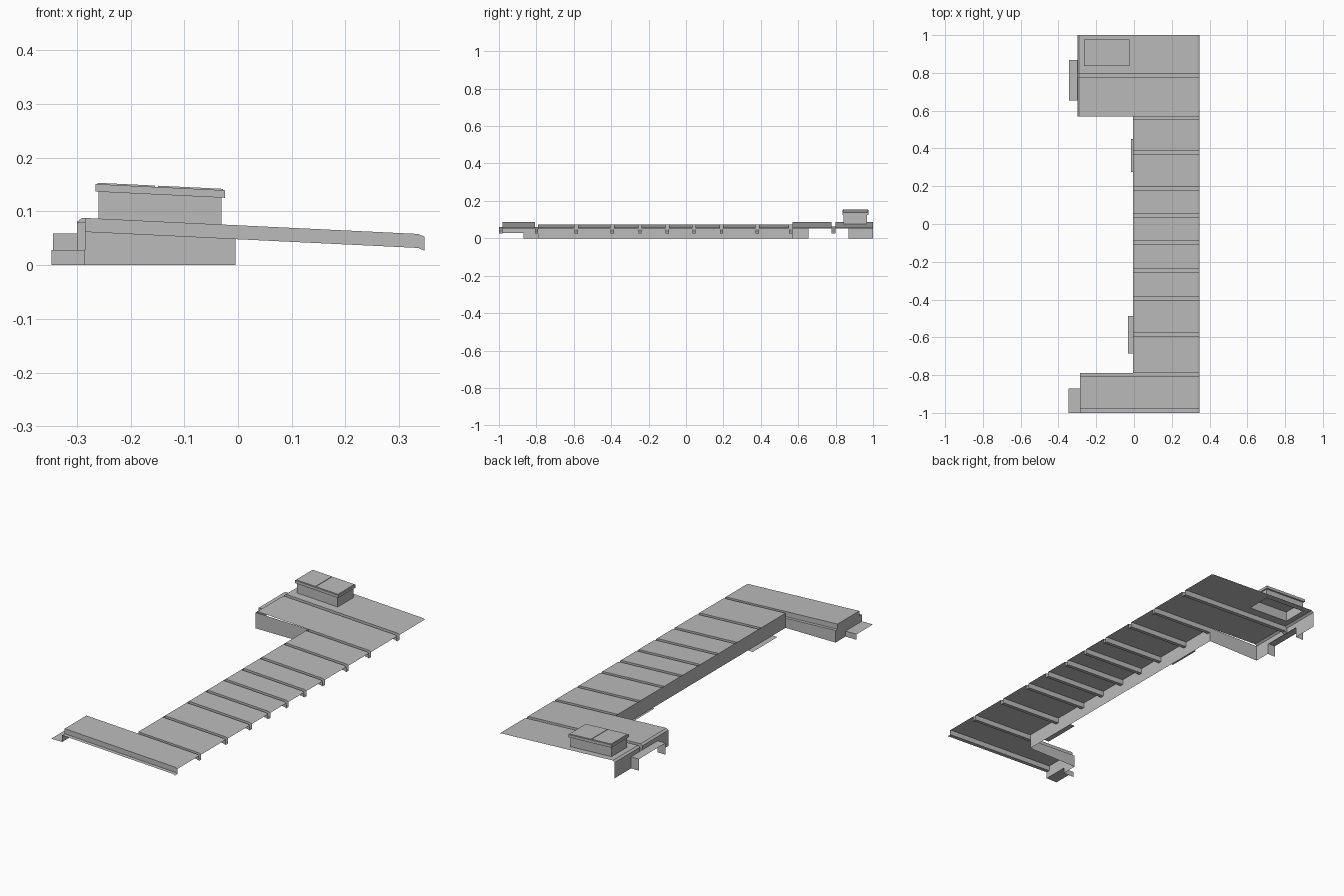
import bpy, bmesh

if "Cube" in bpy.data.objects:
    bpy.data.objects.remove(bpy.data.objects["Cube"])

grey = bpy.data.materials.new("plain grey")
grey.use_nodes = True
grey.diffuse_color = (0.5, 0.5, 0.5, 1)
grey.node_tree.nodes["Principled BSDF"].inputs["Base Color"].default_value = (0.5, 0.5, 0.5, 1)

DROP = 0.026           # gutter depth
LEFT, EAVE = -0.29, 0.335
FRONT_X, MID_X, BACK_X, EDGE_X = -0.285, -0.005, -0.30, 0.347


def roof_z(x):
    """Height of the sloping roof, with a small bend beyond each eave."""
    if x < LEFT:
        return 0.08
    if x > EAVE:
        return 0.053
    return 0.088 - 0.048 * (x - LEFT)


def make(name, polygons):
    """Object made of thin sheets, one per polygon."""
    bm = bmesh.new()
    for poly in polygons:
        bm.faces.new([bm.verts.new(p) for p in poly])
    bmesh.ops.remove_doubles(bm, verts=bm.verts, dist=0.0001)
    mesh = bpy.data.meshes.new(name)
    bm.to_mesh(mesh)
    bm.free()
    obj = bpy.data.objects.new(name, mesh)
    bpy.context.collection.objects.link(obj)
    mesh.materials.append(grey)
    return obj


def sweep(name, xs, section, hole=None):
    """Sweep a (y, drop) cross-section along the roof slope."""
    quads = []
    for a, b in zip(xs, xs[1:]):
        for (y0, d0), (y1, d1) in zip(section, section[1:]):
            if (a, y0) == hole:
                continue
            quads.append([(a, y0, roof_z(a) - d0), (b, y0, roof_z(b) - d0),
                          (b, y1, roof_z(b) - d1), (a, y1, roof_z(a) - d1)])
    return make(name, quads)


def gutter(y0, y1):
    return [(y0, 0), (y0, DROP), (y1, DROP), (y1, 0)]


def wall_x(name, x, outline):
    return make(name, [[(x, y, z) for y, z in outline]])


def wall_y(name, y, x0, x1, drop=0):
    return make(name, [[(x0, y, 0), (x1, y, 0),
                        (x1, y, roof_z(x1) - drop), (x0, y, roof_z(x0) - drop)]])


# Front wing roof: open gutter at each long edge
sweep("front_wing_roof", [FRONT_X, MID_X, EAVE, EDGE_X],
      [(-1, DROP), (-0.98, DROP), (-0.98, 0), (-0.806, 0), (-0.806, DROP), (-0.79, DROP)])

# Long middle roof with evenly sunk cross gutters
section = [(-0.79, DROP), (-0.79, 0)]
for y in (-0.586, -0.394, -0.246, -0.1, 0.043, 0.19, 0.38):
    section += gutter(y - 0.009, y + 0.009)
section += gutter(0.552, 0.57)
sweep("middle_roof", [MID_X, EAVE, EDGE_X], section)

# Back wing roof with a hole below the hatch
HX0, HX1, HY0, HY1 = -0.26, -0.031, 0.842, 0.967
sweep("back_wing_roof", [BACK_X, LEFT, HX0, HX1, EAVE, EDGE_X],
      [(0.57, 0)] + gutter(0.778, 0.798) + [(HY0, 0), (HY1, 0), (1, 0)], (HX0, HY0))

# Walls along the inner side of the plan
top = roof_z(MID_X)
wall_x("middle_wall", MID_X, [(-0.79, 0), (0.57, 0), (0.57, top), (-0.79, top)])
wall_y("front_wing_wall", -0.79, FRONT_X, MID_X, DROP)
wall_y("back_wing_wall", 0.57, BACK_X, MID_X)

# End walls with doorway openings
top = roof_z(FRONT_X)
wall_x("front_end_wall", FRONT_X,
       [(-0.79, 0), (-0.79, top - DROP), (-0.806, top - DROP), (-0.806, top),
        (-0.98, top), (-0.98, top - DROP), (-1, top - DROP), (-1, 0.028),
        (-0.87, 0.028), (-0.87, 0)])
top = roof_z(BACK_X)
wall_x("back_end_wall", BACK_X,
       [(1, 0), (1, top), (0.798, top), (0.798, top - DROP), (0.778, top - DROP),
        (0.778, top), (0.57, top), (0.57, 0), (0.655, 0), (0.655, 0.053),
        (0.868, 0.053), (0.868, 0)])


def porch(name, x0, x1, y0, y1, z, flaps):
    """Flat canopy with side flaps reaching the ground."""
    polys = [[(x0, y0, z), (x1, y0, z), (x1, y1, z), (x0, y1, z)]]
    for y in flaps:
        polys.append([(x0, y, 0), (x1, y, 0), (x1, y, z), (x0, y, z)])
    make(name, polys)


porch("front_porch", -0.347, FRONT_X, -1, -0.87, 0.028, [-0.87])
porch("back_porch", -0.344, BACK_X, 0.655, 0.868, 0.059, [0.655, 0.868])

# Ground level doorsteps beside the middle wall
porch("front_doorstep", -0.033, MID_X, -0.685, -0.487, 0.001, [])
porch("back_doorstep", -0.016, MID_X, 0.275, 0.45, 0.001, [])


def sloped_box(name, x0, x1, y0, y1, low, high, caps):
    """Box whose ends follow the roof slope."""
    ring = [(x0, y0), (x1, y0), (x1, y1), (x0, y1)]
    lo = [(x, y, roof_z(x) + low) for x, y in ring]
    hi = [(x, y, roof_z(x) + high) for x, y in ring]
    polys = [[lo[i], lo[(i + 1) % 4], hi[(i + 1) % 4], hi[i]] for i in range(4)]
    if caps:
        polys += [hi, lo[::-1]]
    make(name, polys)


# Roof hatch: curb, lid and two raised panels split by a seam
sloped_box("hatch_curb", HX0, HX1, HY0, HY1, 0, 0.05, False)
sloped_box("hatch_lid", -0.265, -0.024, 0.836, 0.976, 0.05, 0.064, True)
for name, a, b in (("left", -0.261, -0.154), ("right", -0.149, -0.028)):
    sloped_box("hatch_panel_" + name, a, b, 0.84, 0.972, 0.064, 0.0665, True)
